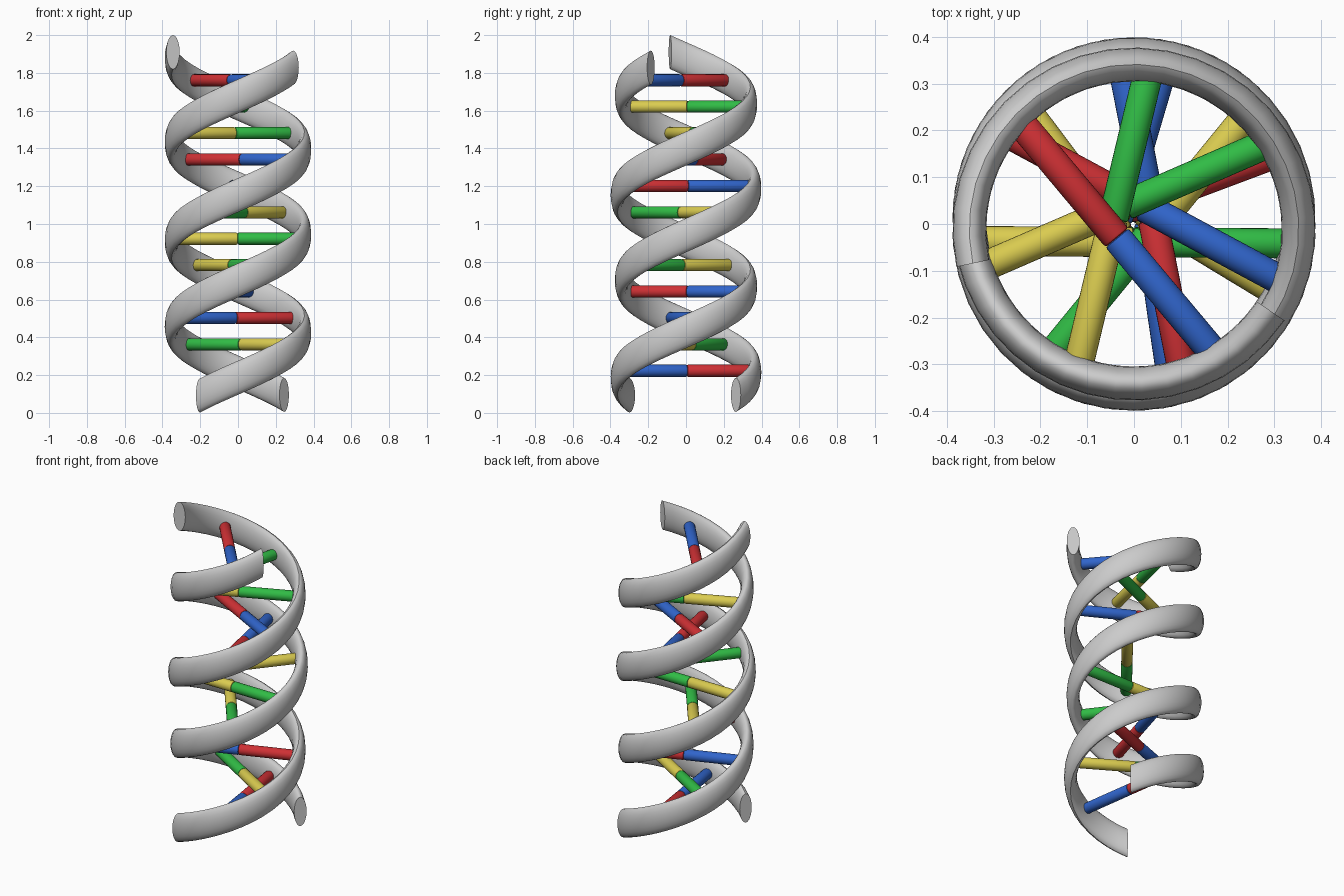
import bpy, bmesh, math
from mathutils import Vector

if "Cube" in bpy.data.objects:
    bpy.data.objects.remove(bpy.data.objects["Cube"])

R = 0.352                 # helix radius
HALF_W, HALF_H = 0.036, 0.09   # ribbon cross-section (radial, vertical)

# start angle, end angle (degrees), start z, end z, y offset
STRAND_1 = (-125, 552, 0.092, 1.91, -0.011)
STRAND_2 = (46, 686, 0.095, 1.828, 0.011)


def smooth(obj):
    bpy.ops.object.select_all(action='DESELECT')
    obj.select_set(True)
    bpy.context.view_layer.objects.active = obj
    bpy.ops.object.shade_smooth_by_angle(angle=math.radians(40))


def add_object(name, bm):
    bmesh.ops.recalc_face_normals(bm, faces=bm.faces)
    mesh = bpy.data.meshes.new(name)
    bm.to_mesh(mesh)
    bm.free()
    obj = bpy.data.objects.new(name, mesh)
    bpy.context.collection.objects.link(obj)
    smooth(obj)
    return obj


def strand_point(strand, t, dr=0.0, dz=0.0):
    a0, a1, z0, z1, oy = strand
    a = math.radians(a0 + (a1 - a0) * t)
    return Vector(((R + dr) * math.cos(a), (R + dr) * math.sin(a) + oy,
                   z0 + (z1 - z0) * t + dz))


def make_strand(name, strand, steps=72, sides=20):
    bm = bmesh.new()
    rings = []
    for i in range(steps + 1):
        ring = []
        for j in range(sides):
            b = 2 * math.pi * j / sides
            ring.append(bm.verts.new(strand_point(
                strand, i / steps, HALF_W * math.cos(b), HALF_H * math.sin(b))))
        rings.append(ring)
    for r0, r1 in zip(rings, rings[1:]):
        for j in range(sides):
            k = (j + 1) % sides
            bm.faces.new((r0[j], r0[k], r1[k], r1[j]))
    bm.faces.new(rings[0])
    bm.faces.new(rings[-1])
    return add_object(name, bm)


def make_rod(name, start, end, mat, radius=0.032):
    d = end - start
    bm = bmesh.new()
    bmesh.ops.create_cone(bm, cap_ends=True, segments=24, radius1=radius,
                          radius2=radius, depth=d.length)
    bmesh.ops.bevel(bm, geom=[e for e in bm.edges if abs(e.verts[0].co.z - e.verts[1].co.z) < 1e-5],
                    offset=0.006, segments=2, profile=0.5, affect='EDGES')
    obj = add_object(name, bm)
    obj.rotation_mode = 'QUATERNION'
    obj.rotation_quaternion = d.to_track_quat('Z', 'Y')
    obj.location = (start + end) / 2
    obj.data.materials.append(mat)


# Rod colours
mats = {}
for name, col in {"red": (0.62, 0.03, 0.035), "blue": (0.03, 0.13, 0.6),
                  "green": (0.03, 0.5, 0.06), "yellow": (0.7, 0.6, 0.08)}.items():
    mats[name] = bpy.data.materials.new(name)
    mats[name].diffuse_color = (*col, 1)
PARTNER = {"red": "blue", "blue": "red", "green": "yellow", "yellow": "green"}

# Two spiral ribbons
make_strand("spiral_strand_1", STRAND_1)
make_strand("spiral_strand_2", STRAND_2)

# Rungs from bottom to top, colour listed on the strand 1 side
colours = ["blue", "yellow", "red", "blue", "yellow", "yellow",
           "green", "red", "blue", "green", "green", "red"]
for i, c in enumerate(colours):
    z = 0.223 + i * 0.1398
    p, q = (strand_point(s, (z - s[2]) / (s[3] - s[2])) for s in (STRAND_1, STRAND_2))
    mid = (p + q) / 2
    make_rod(f"rung_{i + 1}_{c}", p, mid, mats[c])
    make_rod(f"rung_{i + 1}_{PARTNER[c]}", q, mid, mats[PARTNER[c]])

for m in bpy.data.materials:
    if m.users and not m.is_grease_pencil:
        m.use_nodes = True
        m.node_tree.nodes["Principled BSDF"].inputs["Base Color"].default_value = m.diffuse_color
